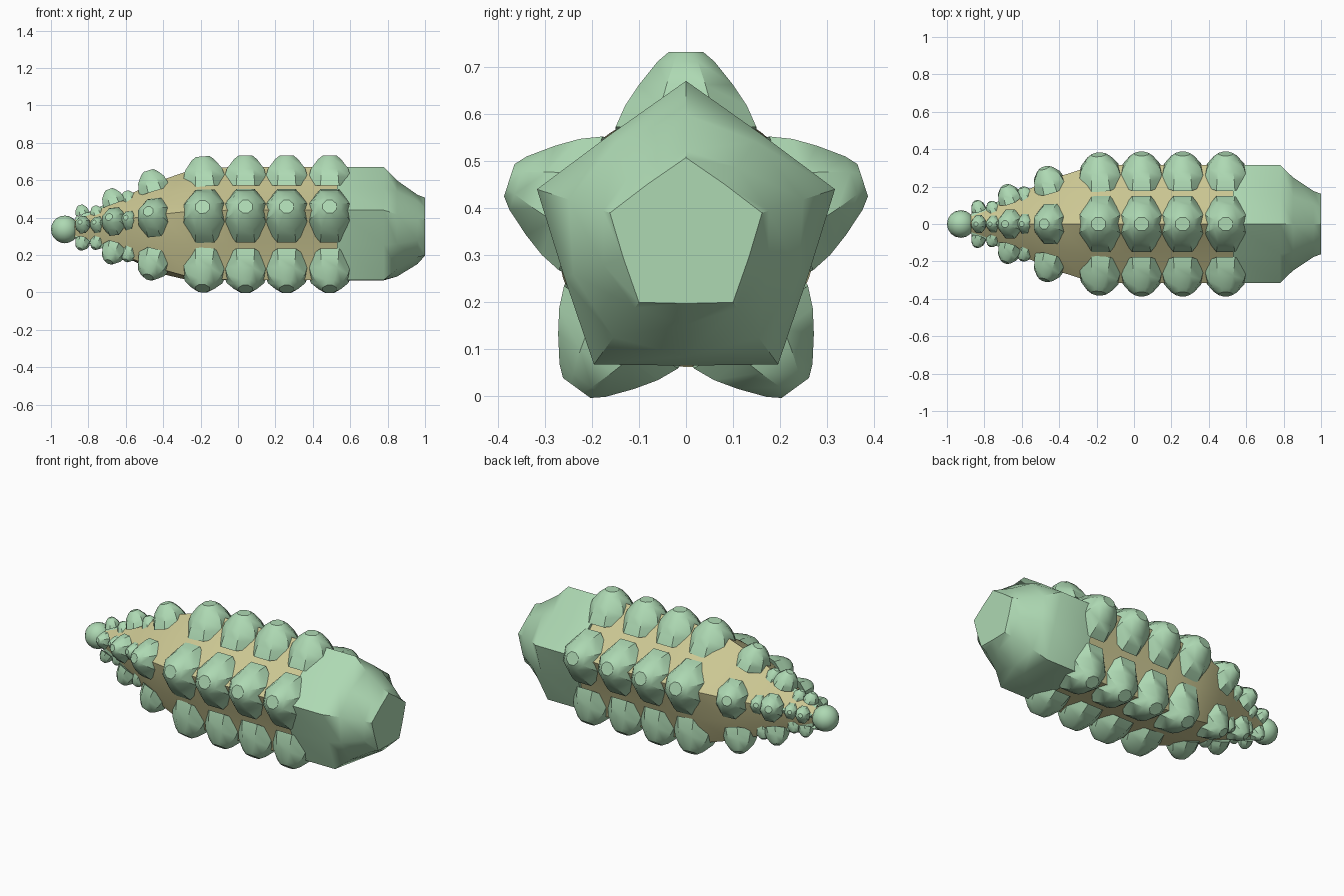
import bpy, bmesh, math
from mathutils import Matrix, Vector

if "Cube" in bpy.data.objects:
    bpy.data.objects.remove(bpy.data.objects["Cube"], do_unlink=True)

CENTRE_Z = 0.337
RIDGES = [math.radians(90 + 72 * i) for i in range(5)]


def material(name, colour):
    m = bpy.data.materials.new(name)
    m.use_nodes = True
    m.diffuse_color = colour
    m.node_tree.nodes["Principled BSDF"].inputs["Base Color"].default_value = colour
    return m


green = material("pale green", (0.42, 0.69, 0.45, 1))
tan = material("sandy tan", (0.60, 0.57, 0.29, 1))


def finish(bm, name, mat, angle):
    bmesh.ops.recalc_face_normals(bm, faces=bm.faces)
    mesh = bpy.data.meshes.new(name)
    bm.to_mesh(mesh)
    bm.free()
    mesh.materials.append(mat)
    ob = bpy.data.objects.new(name, mesh)
    bpy.context.collection.objects.link(ob)
    bpy.ops.object.select_all(action="DESELECT")
    ob.select_set(True)
    bpy.context.view_layer.objects.active = ob
    bpy.ops.object.shade_smooth_by_angle(angle=math.radians(angle))
    return ob


def skin(bm, rings):
    """Join rings of points into a closed skin."""
    rows = [[bm.verts.new(p) for p in ring] for ring in rings]
    n = len(rows[0])
    for a, b in zip(rows, rows[1:]):
        for i in range(n):
            bm.faces.new((a[i], a[(i + 1) % n], b[(i + 1) % n], b[i]))
    bm.faces.new(rows[0])
    bm.faces.new(rows[-1])


def star_ring(x, ridge, valley):
    """Five ridges alternating with five valleys around the long axis."""
    points = []
    for i in range(10):
        r = valley if i % 2 else ridge
        a = math.radians(90 + 36 * i)
        points.append((x, r * math.cos(a), CENTRE_Z + r * math.sin(a)))
    return points


def star_loft(name, stations, mat, angle):
    bm = bmesh.new()
    skin(bm, [star_ring(*s) for s in stations])
    return finish(bm, name, mat, angle)


# Ridged body tapering to the tail
star_loft("body", [(-0.88, 0.05, 0.045), (-0.80, 0.085, 0.07), (-0.60, 0.18, 0.15),
                   (-0.42, 0.26, 0.235), (-0.25, 0.318, 0.275), (-0.05, 0.333, 0.265),
                   (0.25, 0.333, 0.255), (0.56, 0.333, 0.255)], tan, 35)

# Blunt five-sided head
star_loft("head", [(0.53, 0.333, 0.272), (0.78, 0.333, 0.272), (0.85, 0.262, 0.252),
                   (0.96, 0.185, 0.185), (1.0, 0.17, 0.14)], green, 35)

# Ball at the tail tip
bm = bmesh.new()
bmesh.ops.create_uvsphere(bm, u_segments=16, v_segments=10, radius=0.074,
                          matrix=Matrix.Translation((-0.926, 0, CENTRE_Z)))
finish(bm, "tail_ball", green, 40)


# Lumps: position, top radius, size and backward lean
LUMPS = [(0.49, 0.395, 1, 0), (0.26, 0.395, 1, 0), (0.04, 0.395, 1, 0),
         (-0.19, 0.39, 1, 0.08), (-0.48, 0.315, 0.72, 0.3), (-0.60, 0.205, 0.36, 0.35),
         (-0.69, 0.215, 0.52, 0.35), (-0.77, 0.125, 0.3, 0.4), (-0.845, 0.13, 0.32, 0.3)]
# Lump profile: depth below top, half length, half width
PROFILE = [(0.16, 0.12, 0.15), (0.115, 0.112, 0.13), (0.07, 0.10, 0.10),
           (0.02, 0.062, 0.06), (0, 0.037, 0.036)]


def lump(bm, angle, x, top, size, lean):
    out = Vector((0, math.cos(angle), math.sin(angle)))
    side = Vector((0, -math.sin(angle), math.cos(angle)))
    spin = Matrix.Rotation(lean, 3, Vector((-1, 0, 0)).cross(-out))
    crown = Vector((x, 0, CENTRE_Z)) + out * top
    rings = []
    for depth, length, width in PROFILE:
        ring = []
        for i in range(8):
            a = math.pi / 4 * (i + 0.5)
            p = (Vector((length * math.cos(a) * 1.08, 0, 0))
                 + side * width * math.sin(a) * 1.08 - out * depth)
            ring.append(crown + spin @ (p * size))
        rings.append(ring)
    skin(bm, rings)


for number, angle in enumerate(RIDGES, 1):
    bm = bmesh.new()
    for values in LUMPS:
        lump(bm, angle, *values)
    finish(bm, f"ridge_lumps_{number}", green, 35)

    # Narrow raised rib along the tail end of each ridge
    bm = bmesh.new()
    out = Vector((0, math.cos(angle), math.sin(angle)))
    side = Vector((0, -math.sin(angle), math.cos(angle)))
    rings = []
    for x, r, w in [(-0.87, 0.065, 0.02), (-0.80, 0.092, 0.025), (-0.62, 0.176, 0.03)]:
        base = Vector((x, 0, CENTRE_Z))
        rings.append([base + side * w + out * (r - 0.03), base + out * r,
                      base - side * w + out * (r - 0.03)])
    skin(bm, rings)
    finish(bm, f"tail_rib_{number}", green, 35)
